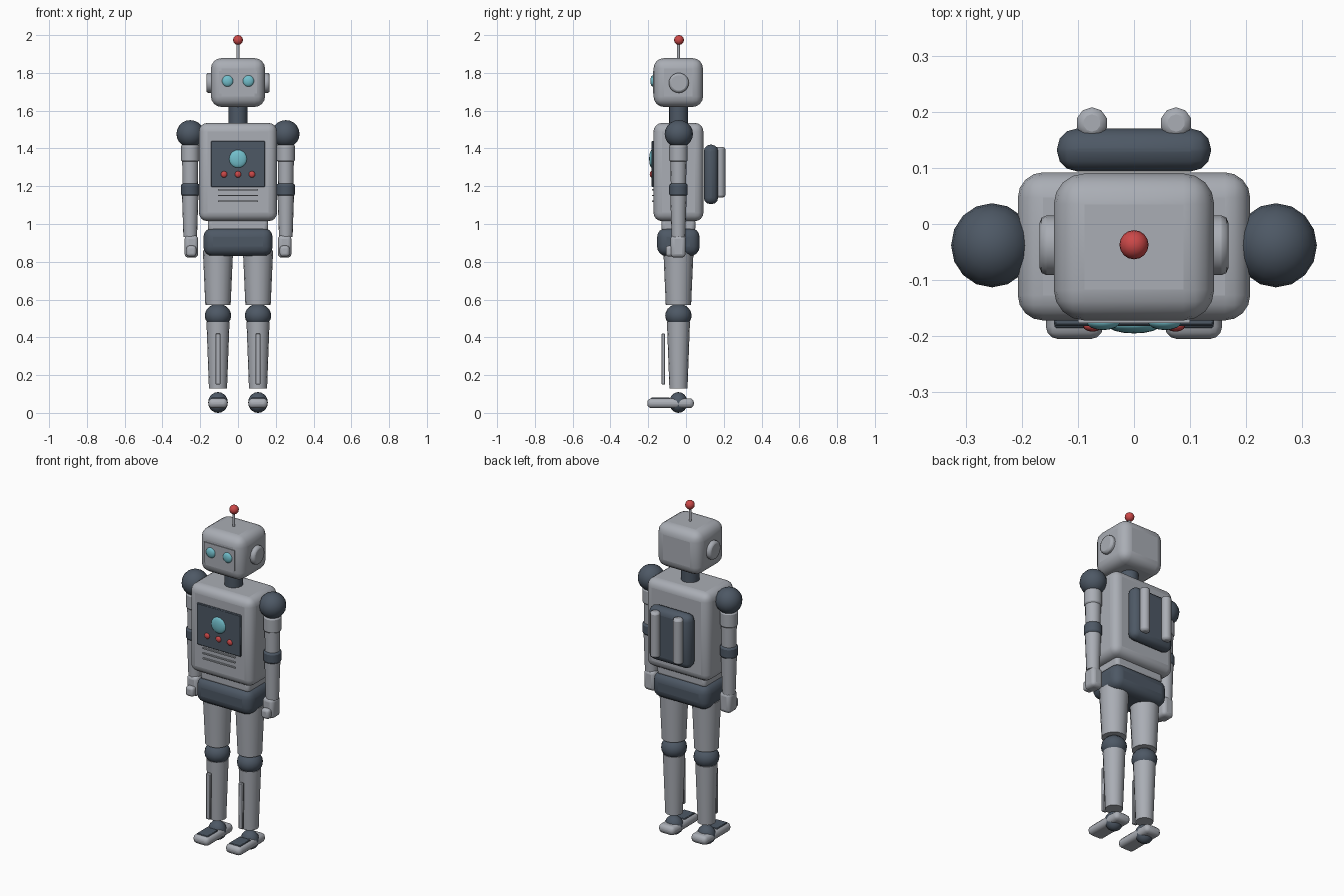
import bpy, math

if "Cube" in bpy.data.objects:
    bpy.data.objects.remove(bpy.data.objects["Cube"])

CY = -0.04  # depth of the body axis


def colour(name, r, g, b):
    m = bpy.data.materials.new(name)
    m.diffuse_color = (r, g, b, 1)
    m.use_nodes = True
    m.node_tree.nodes["Principled BSDF"].inputs["Base Color"].default_value = m.diffuse_color
    return m


GREY = colour("light_steel", 0.40, 0.42, 0.46)
DARK = colour("dark_slate", 0.075, 0.098, 0.13)
CYAN = colour("cyan_glow", 0.17, 0.52, 0.60)
RED = colour("signal_red", 0.60, 0.065, 0.065)


def finish(name, mat, angle=40):
    o = bpy.context.object
    o.name = name
    o.data.materials.append(mat)
    bpy.ops.object.transform_apply(location=False, rotation=True, scale=True)
    bpy.ops.object.shade_smooth_by_angle(angle=math.radians(angle))
    return o


def bevel(o, width, segments=3):
    if width:
        m = o.modifiers.new("rounding", 'BEVEL')
        m.width, m.segments = width, segments
        m.limit_method = 'ANGLE'
        m.angle_limit = math.radians(50)


def box(name, mat, x, y, z, round_=0.0, segments=3):
    """Rounded box from (min, max) ranges."""
    bpy.ops.mesh.primitive_cube_add(size=1, location=[sum(r) / 2 for r in (x, y, z)])
    bpy.context.object.scale = [r[1] - r[0] for r in (x, y, z)]
    o = finish(name, mat)
    bevel(o, round_, segments)
    return o


def ball(name, mat, loc, radii, segs=16, rings=10):
    bpy.ops.mesh.primitive_uv_sphere_add(segments=segs, ring_count=rings, location=loc)
    bpy.context.object.scale = radii
    return finish(name, mat)


def tube(name, mat, x, y, z0, z1, r0, r1, segs=16, round_=0.0):
    """Upright tapered cylinder, r0 at z0 and r1 at z1."""
    bpy.ops.mesh.primitive_cone_add(vertices=segs, radius1=r0, radius2=r1,
                                    depth=z1 - z0, location=(x, y, (z0 + z1) / 2))
    o = finish(name, mat, 50)
    bevel(o, round_, 2)
    return o


# Head, face plate and antenna
box("head", GREY, (-.143, .143), (CY - .132, CY + .13), (1.62, 1.878), .055, 4)
box("face_plate", GREY, (-.1, .1), (-.176, -.15), (1.69, 1.81))
tube("antenna_rod", GREY, 0, CY, 1.86, 1.97, .008, .008, 10)
ball("antenna_tip", RED, (0, CY + .003, 1.974), (.026,) * 3)
tube("neck", DARK, 0, CY, 1.51, 1.64, .05, .05)

# Torso, waist and hips
box("torso", GREY, (-.207, .207), (CY - .132, CY + .132), (1.015, 1.535), .045, 4)
box("waist", GREY, (-.16, .16), (CY - .09, CY + .09), (.96, 1.03), .02)
box("hips", DARK, (-.183, .183), (CY - .113, CY + .112), (.83, .98), .05, 4)

# Chest panel, gauge, buttons and vents
box("chest_panel", DARK, (-.143, .143), (-.182, -.165), (1.195, 1.44), .004, 1)
ball("chest_gauge", CYAN, (0, -.18, 1.345), (.048, .015, .048))
for i in (-1, 0, 1):
    ball("chest_button", RED, (i * .074, -.182, 1.263), (.017, .01, .017), 12, 8)
    box("vent_slat", GREY, (-.105, .105), (-.18, -.165), (1.147 + i * .03, 1.154 + i * .03))

# Backpack
box("backpack", DARK, (-.137, .137), (.094, .17), (1.105, 1.42), .035, 3)

for s in (-1, 1):
    side = "left" if s > 0 else "right"

    # Face and backpack details
    ball(side + "_eye", CYAN, (s * .055, -.175, 1.757), (.03, .014, .03))
    bpy.ops.mesh.primitive_cylinder_add(vertices=20, radius=.053, depth=.05,
                                        location=(s * .143, CY + .002, 1.747),
                                        rotation=(0, math.pi / 2, 0))
    bevel(finish(side + "_ear", GREY), .012, 2)
    tube(side + "_backpack_tank", GREY, s * .075, .18, 1.14, 1.408, .028, .028, 10, .012)

    # Arm
    ax = s * .253
    ball(side + "_shoulder", DARK, (ax, CY + .002, 1.477), (.073, .075, .073))
    tube(side + "_shoulder_cuff", GREY, ax, CY, 1.33, 1.42, .049, .049, 16, .01)
    tube(side + "_upper_arm", GREY, ax, CY, 1.18, 1.36, .04, .043)
    tube(side + "_elbow", DARK, ax, CY, 1.148, 1.215, .049, .049, 16, .012)
    tube(side + "_forearm", GREY, ax, CY, .93, 1.17, .036, .044)
    hx = s * .247
    box(side + "_hand", GREY, (hx - .036, hx + .036), (CY - .042, CY + .038), (.822, .94), .02)
    box(side + "_thumb", GREY, (hx - .026, hx + .026), (-.107, -.06), (.828, .885), .015)

    # Leg
    lx = s * .106
    tube(side + "_thigh", GREY, lx, CY, .57, .86, .067, .08)
    ball(side + "_knee", DARK, (lx, CY, .515), (.07, .07, .062))
    tube(side + "_shin", GREY, lx, CY, .13, .48, .048, .061)
    box(side + "_shin_plate", GREY, (lx - .014, lx + .014), (-.13, -.11), (.15, .42), .004, 1)

    # Foot
    ball(side + "_ankle", DARK, (lx, CY, .055), (.052, .048, .055))
    box(side + "_foot", GREY, (lx - .051, lx + .051), (-.205, .042), (.025, .077), .022)
    box(side + "_toe_plate", DARK, (lx - .036, lx + .036), (-.185, -.085), (.072, .081), .003, 1)
